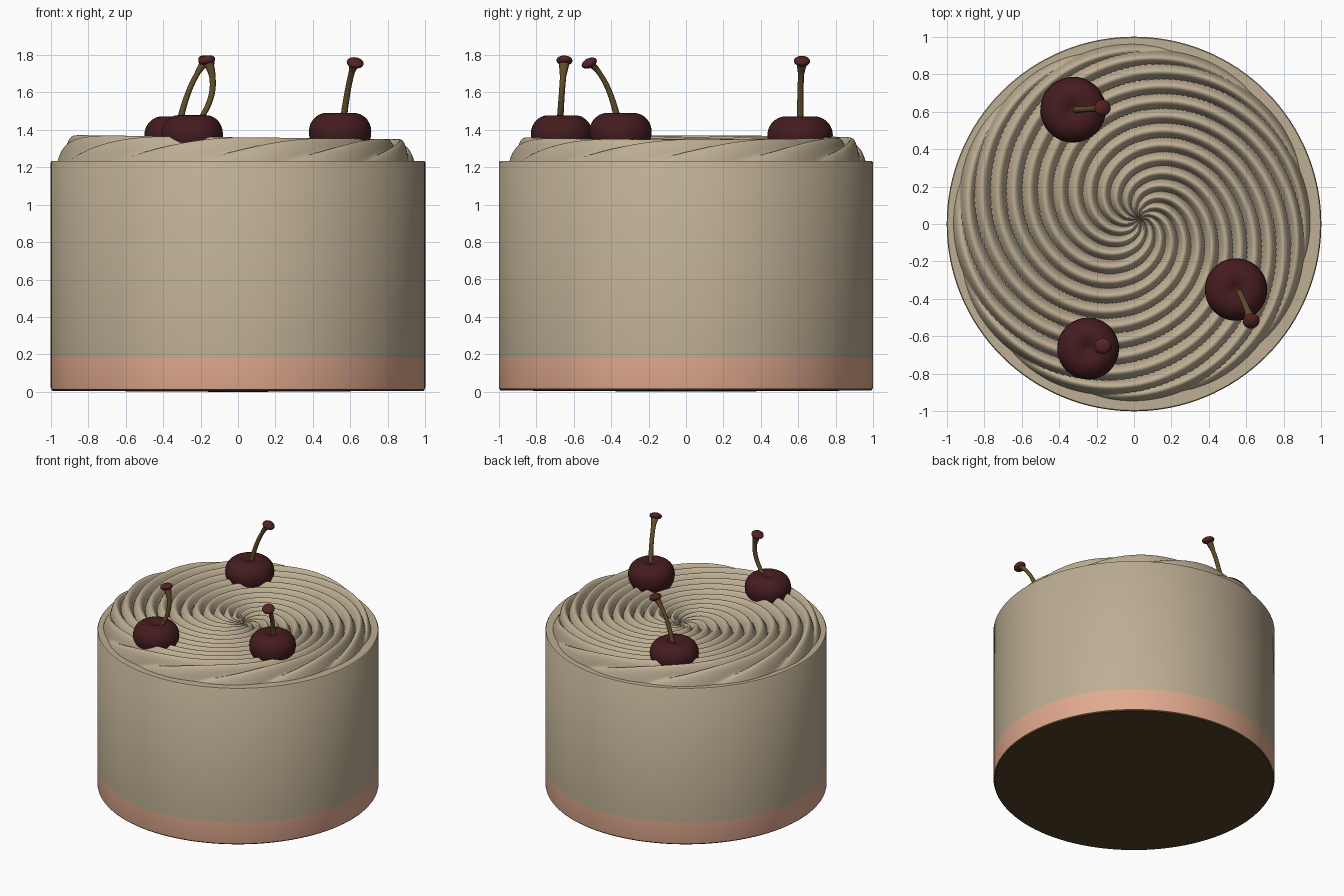
import bpy, math
from mathutils import Vector

if "Cube" in bpy.data.objects:
    bpy.data.objects.remove(bpy.data.objects["Cube"])

def material(name, rgb):
    m = bpy.data.materials.new(name)
    m.diffuse_color = (*rgb, 1)
    m.use_nodes = True
    m.node_tree.nodes["Principled BSDF"].inputs["Base Color"].default_value = m.diffuse_color
    return m

CREAM = material("cream", (0.51, 0.425, 0.293))
PINK = material("pink_sponge", (0.75, 0.40, 0.275))
BROWN = material("dark_brown_base", (0.085, 0.052, 0.02))
CHERRY = material("cherry_red", (0.06, 0.0115, 0.0135))
STEM = material("stem_olive", (0.125, 0.08, 0.026))
TIP = material("stem_tip_red", (0.088, 0.016, 0.017))

def make(name, verts, faces, mat, angle=40):
    me = bpy.data.meshes.new(name)
    me.from_pydata(verts, [], faces)
    me.materials.append(mat)
    ob = bpy.data.objects.new(name, me)
    bpy.context.collection.objects.link(ob)
    bpy.ops.object.select_all(action='DESELECT')
    ob.select_set(True)
    bpy.context.view_layer.objects.active = ob
    bpy.ops.object.shade_smooth_by_angle(angle=math.radians(angle))
    return ob

def skin(rings, start=None, end=None):
    """Join equal rings of points; close each end with a fan to a point if given."""
    n = len(rings[0])
    verts = [p for ring in rings for p in ring]
    faces = [(i * n + j, i * n + (j + 1) % n, (i + 1) * n + (j + 1) % n, (i + 1) * n + j)
             for i in range(len(rings) - 1) for j in range(n)]
    if start is not None:
        verts.append(start)
        faces += [((j + 1) % n, j, len(verts) - 1) for j in range(n)]
    if end is not None:
        k = (len(rings) - 1) * n
        verts.append(end)
        faces += [(k + j, k + (j + 1) % n, len(verts) - 1) for j in range(n)]
    return verts, faces

def circle(c, r, n):
    return [(c[0] + r * math.cos(2 * math.pi * j / n),
             c[1] + r * math.sin(2 * math.pi * j / n), c[2]) for j in range(n)]

def lathe(name, profile, mat, c=(0, 0, 0), n=128):
    """Profile runs bottom to top; first and last points lie on the axis."""
    rings = [circle((c[0], c[1], c[2] + z), r, n) for r, z in profile[1:-1]]
    v, f = skin(rings, (c[0], c[1], c[2] + profile[0][1]), (c[0], c[1], c[2] + profile[-1][1]))
    return make(name, v, f, mat)

# cake body: dark underside, pink layer, cream wall
lathe("base_disc", [(0, 0), (0.99, 0.006), (0.998, 0.016), (0, 0.016)], BROWN)
lathe("pink_layer", [(0, 0.016), (0.998, 0.016), (1, 0.025), (1, 0.18), (0, 0.18)], PINK)
lathe("cream_body", [(0, 0.18), (1, 0.18), (1, 1.225), (0.995, 1.232), (0, 1.232)], CREAM)

# piped swirl on top: spiral ridges over a shallow dish with a steep rim
ARMS, PITCH, NT, NR, RMAX = 12, 0.083, 480, 150, 0.957

def swirl_point(r, t):
    ridge = abs(math.sin((ARMS * t + 2 * math.pi * r / PITCH) / 2)) ** 0.8
    base = 1.262 + 0.038 * min(1, r / 0.8) ** 2
    amp = 0.06 * min(1, 0.35 + r / 0.25)
    edge = max(0, (r - 0.85) / (RMAX - 0.85))
    z = base + amp * ridge * (1 - edge ** 3) - 0.013 * r * math.cos(t) * (1 - edge)
    z += (1.215 - base) * edge ** 2.6
    off = 0.03 * (1 - r / RMAX)          # eye of the swirl sits a little off centre
    rr = r - 0.012 * edge * (1 - ridge)
    return (rr * math.cos(t) + off - 0.012 * r, rr * math.sin(t) + off + 0.008 * r, z)

rings = [[swirl_point(RMAX * (1 - i / NR), 2 * math.pi * j / NT) for j in range(NT)]
         for i in range(NR)]
v, f = skin(rings, None, (0.03, 0.03, 1.285))
make("cream_swirl", v, f, CREAM, 60)

# cherries with curved stems and knobbed tips
PROFILE = [(0, -.15), (.08, -.142), (.135, -.1), (.166, -.035), (.174, .015), (.164, .06),
           (.135, .096), (.09, .118), (.04, .11), (0, .085)]

def cherry(i, centre, size, path):
    ob = lathe(f"cherry_{i}", [(r * size, z) for r, z in PROFILE], CHERRY, centre, 32)
    sub = ob.modifiers.new("smooth", 'SUBSURF')
    sub.levels = sub.render_levels = 1
    # stem follows a quadratic curve through start, control and end
    a, b, c = map(Vector, path)
    rings = []
    for k in range(17):
        s = k / 16
        p = a * (1 - s) ** 2 + b * 2 * s * (1 - s) + c * s * s
        rings.append(circle(p, 0.019 - 0.012 * s * (1 - s) + 0.012 * max(0, s - 0.75) * 4, 12))
    v, f = skin(rings, tuple(a), tuple(c))
    make(f"cherry_stem_{i}", v, f, STEM)
    # knob
    d = (c - b).normalized()
    bpy.ops.mesh.primitive_uv_sphere_add(segments=16, ring_count=10, radius=0.046, location=c + d * 0.003)
    knob = bpy.context.object
    knob.name = f"stem_tip_{i}"
    knob.scale = (1, 0.95, 0.55)
    knob.rotation_euler = Vector((0, 0, 1)).rotation_difference((d + Vector((0, 0, 1))).normalized()).to_euler()
    knob.data.materials.append(TIP)
    bpy.ops.object.shade_smooth()

cherry(1, (-0.325, 0.61, 1.358), 1.03,
       [(-0.315, 0.61, 1.42), (-0.27, 0.61, 1.65), (-0.17, 0.62, 1.765)])
cherry(2, (0.545, -0.35, 1.376), 0.98,
       [(0.56, -0.36, 1.43), (0.59, -0.41, 1.68), (0.625, -0.515, 1.755)])
cherry(3, (-0.245, -0.665, 1.364), 0.97,
       [(-0.23, -0.675, 1.42), (-0.08, -0.665, 1.6), (-0.165, -0.65, 1.768)])
